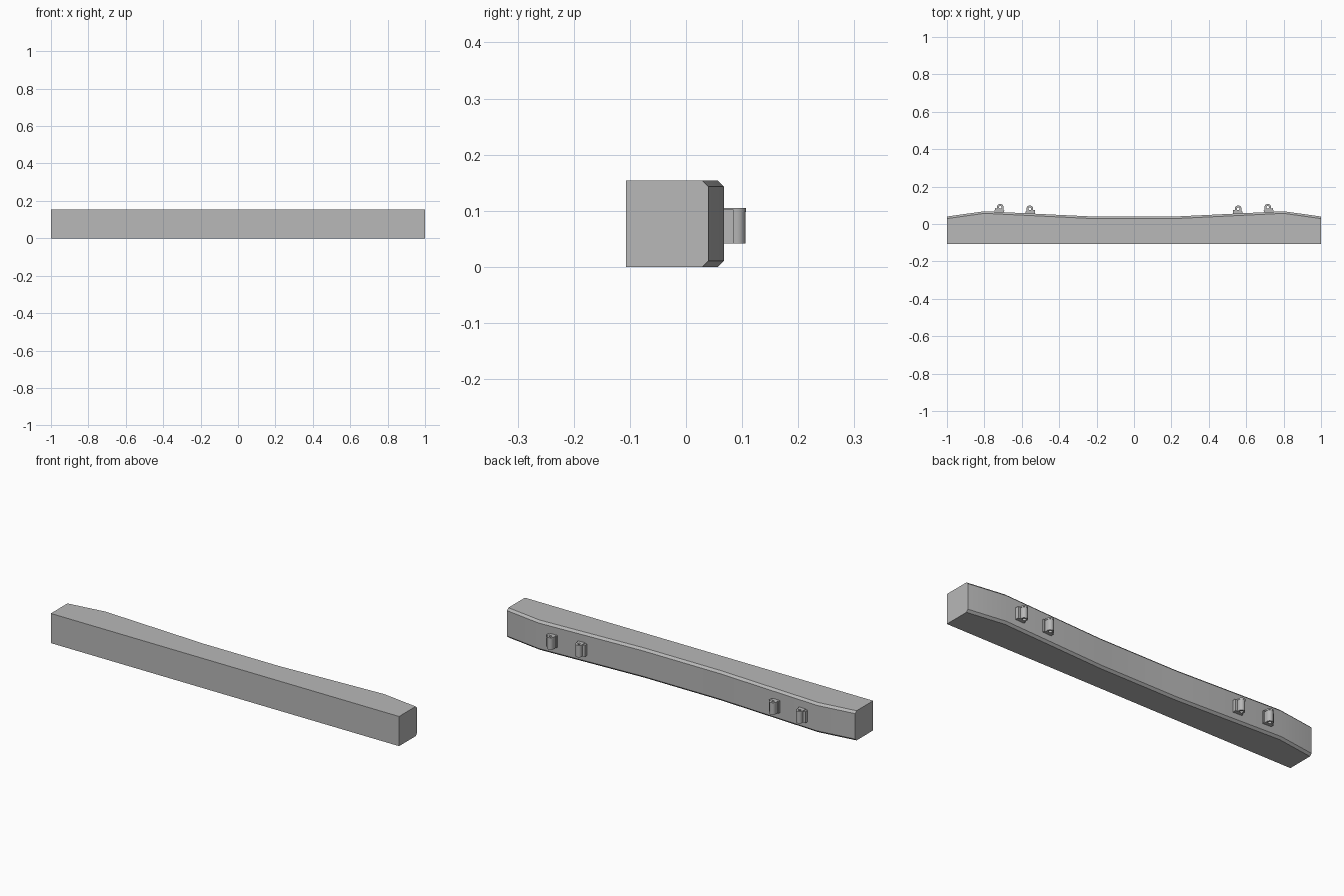
import bpy, bmesh, math
from mathutils import Matrix

cube = bpy.data.objects.get("Cube")
if cube:
    bpy.data.objects.remove(cube, do_unlink=True)

concrete = bpy.data.materials.new("concrete grey")
concrete.use_nodes = True
GREY = (0.48, 0.48, 0.48, 1)
concrete.diffuse_color = GREY
concrete.node_tree.nodes["Principled BSDF"].inputs["Base Color"].default_value = GREY


def finish(bm, name, matrix=None):
    """Turn a bmesh into a smooth-by-angle object."""
    if matrix is not None:
        bm.transform(matrix)
    bmesh.ops.recalc_face_normals(bm, faces=bm.faces)
    mesh = bpy.data.meshes.new(name)
    bm.to_mesh(mesh)
    bm.free()
    mesh.materials.append(concrete)
    obj = bpy.data.objects.new(name, mesh)
    bpy.context.collection.objects.link(obj)
    bpy.ops.object.select_all(action='DESELECT')
    obj.select_set(True)
    bpy.context.view_layer.objects.active = obj
    bpy.ops.object.shade_smooth_by_angle(angle=math.radians(30))
    return obj


# Beam: chamfered cross-sections lofted along its length
FLOOR, HEIGHT, CHAMFER = -0.107, 0.154, 0.011
half = [(0.22, 0.04), (0.8, 0.068), (1.0, 0.04)]
stations = [(-x, y) for x, y in reversed(half)] + half

bm = bmesh.new()
rings = []
for x, top in stations:
    section = [(FLOOR, 0), (top - CHAMFER, 0), (top, CHAMFER),
               (top, HEIGHT - CHAMFER), (top - CHAMFER, HEIGHT), (FLOOR, HEIGHT)]
    rings.append([bm.verts.new((x, y, z)) for y, z in section])
for a, b in zip(rings, rings[1:]):
    for i in range(6):
        j = (i + 1) % 6
        bm.faces.new((a[i], a[j], b[j], b[i]))
bm.faces.new(rings[0])
bm.faces.new(rings[-1])
finish(bm, "beam")


def add_sleeve(bm, r, hole, centre, z0, z1, n=24):
    """Arch-topped block with a round hole running along z."""
    loops = []
    for z in (z0, z1):
        outer, inner = [], []
        for i in range(n):
            a = 2 * math.pi * i / n
            c, s = math.cos(a), math.sin(a)
            k = r if s >= -1e-6 else r / max(abs(c), abs(s))
            drop = 1 if s >= 0 else 1.7
            outer.append(bm.verts.new((k * c, centre + k * s * drop, z)))
            inner.append(bm.verts.new((hole * c, centre + hole * s, z)))
        loops.append((outer, inner))
    (o0, i0), (o1, i1) = loops
    for i in range(n):
        j = (i + 1) % n
        for a, b in ((o0, o1), (o1, i1), (i1, i0), (i0, o0)):
            bm.faces.new((a[i], a[j], b[j], b[i]))


def add_box(bm, x, y, z):
    size = [b - a for a, b in (x, y, z)]
    mid = [(a + b) / 2 for a, b in (x, y, z)]
    bmesh.ops.create_cube(bm, size=1, matrix=Matrix.Translation(mid) @ Matrix.Diagonal((*size, 1)))


# Rail clip shoulders: sleeve, end plate and a side lug facing away from the rail
SLOPE = (0.068 - 0.04) / (0.8 - 0.22)
for side, side_name in ((1, "left"), (-1, "right")):
    for x, away, place in ((0.716, 1, "outer"), (0.558, -1, "inner")):
        surface = 0.04 + (x - 0.22) * SLOPE
        face = side * away
        bm = bmesh.new()
        add_sleeve(bm, 0.016, 0.009, 0.026, 0.042, 0.098)
        add_sleeve(bm, 0.018, 0.007, 0.025, 0.098, 0.105)
        lug = sorted((face * 0.014, face * 0.029))
        add_box(bm, lug, (-0.005, 0.019), (0.042, 0.102))
        add_box(bm, sorted((-face * 0.014, -face * 0.022)), (-0.005, 0.01), (0.042, 0.105))
        tilt = Matrix.Rotation(side * math.atan(SLOPE), 4, 'Z')
        finish(bm, f"{side_name}_{place}_clip",
               Matrix.Translation((side * x, surface, 0)) @ tilt)
